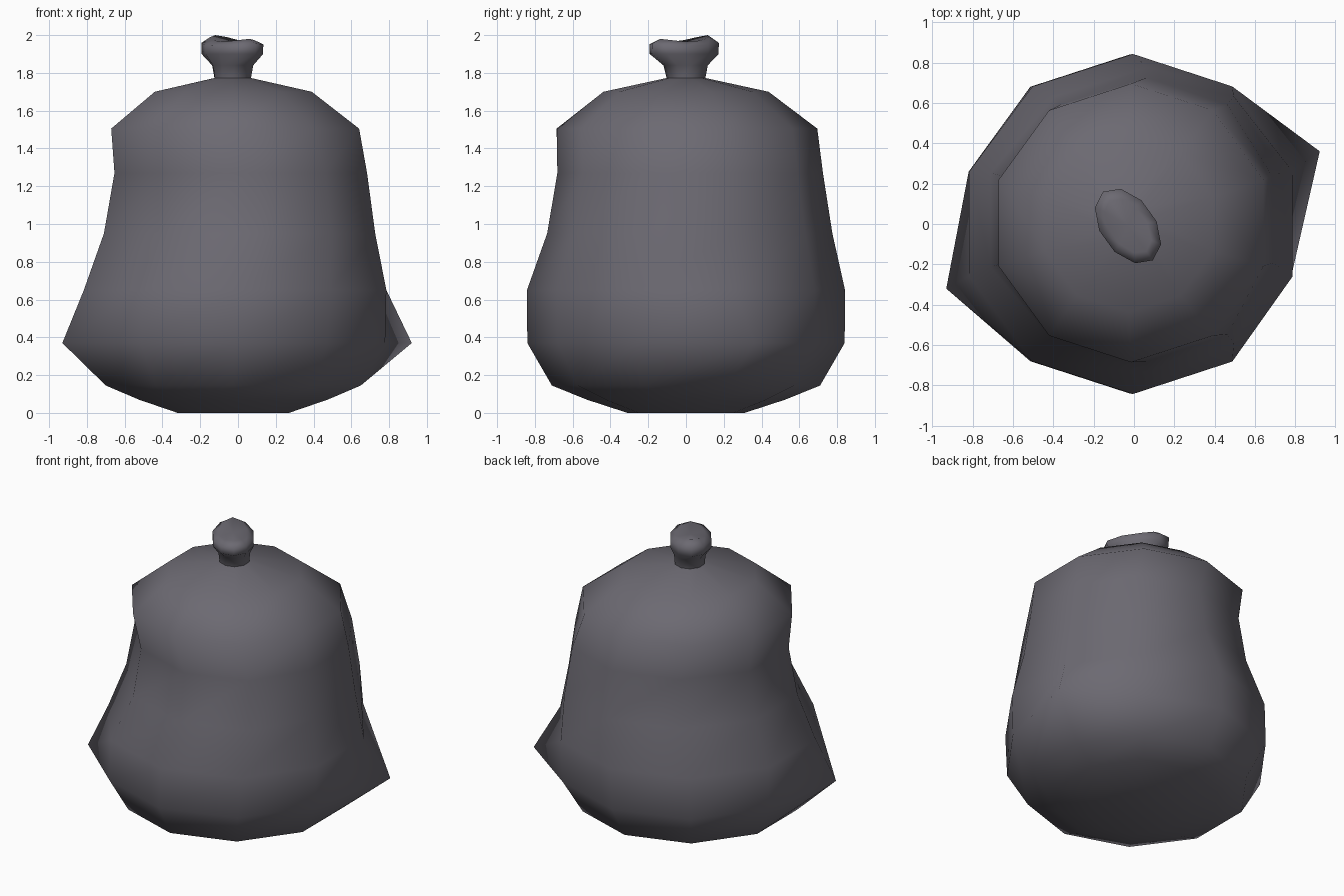
import bpy
from math import cos, sin, radians

if "Cube" in bpy.data.objects:
    bpy.data.objects.remove(bpy.data.objects["Cube"])

SIDES = 10
ANGLES = [radians(18 + 36 * i) for i in range(SIDES)]
AXIS = radians(126)  # long direction of the tied knot

cloth = bpy.data.materials.new("dark_cloth")
cloth.diffuse_color = (0.15, 0.143, 0.168, 1.0)
cloth.use_nodes = True
cloth.node_tree.nodes["Principled BSDF"].inputs["Base Color"].default_value = cloth.diffuse_color


def loft(name, rings, cap_bottom, cap_top):
    """Skin a stack of ten-sided rings, optionally closing the ends."""
    verts = [p for ring in rings for p in ring]
    faces = []
    for k in range(len(rings) - 1):
        a, b = k * SIDES, (k + 1) * SIDES
        for i in range(SIDES):
            j = (i + 1) % SIDES
            faces.append((a + i, a + j, b + j, b + i))
    if cap_bottom:
        faces.append(tuple(reversed(range(SIDES))))
    if cap_top:
        last = (len(rings) - 1) * SIDES
        verts.append((-0.03, -0.01, 1.963))
        faces += [(last + i, last + (i + 1) % SIDES, len(verts) - 1) for i in range(SIDES)]
    mesh = bpy.data.meshes.new(name)
    mesh.from_pydata(verts, [], faces)
    mesh.polygons.foreach_set("use_smooth", [True] * len(mesh.polygons))
    mesh.materials.append(cloth)
    obj = bpy.data.objects.new(name, mesh)
    bpy.context.collection.objects.link(obj)
    return obj


def oval(z, cx, cy, short, long, lift=0.0, tilt=0.0, lean=0.0):
    """Ring stretched along AXIS; lift raises both ends, tilt only one,
    lean pushes the front and back sides towards +x."""
    pts = []
    for a in ANGLES:
        u, v = cos(a - AXIS), sin(a - AXIS)
        x = cx + u * long * cos(AXIS) - v * short * sin(AXIS) + lean * abs(sin(a))
        y = cy + u * long * sin(AXIS) + v * short * cos(AXIS)
        pts.append((x, y, z + lift * u * u + tilt * u))
    return pts


# Sack body: z, centre x, centre y, radius, lean
profile = [
    (0.0, -0.025, 0.0, 0.31, 0),
    (0.07, -0.025, 0.0, 0.525, 0),
    (0.145, -0.025, 0.0, 0.71, 0),
    (0.37, -0.02, 0.0, 0.84, 0),
    (0.65, -0.02, 0.0, 0.842, 0.015),
    (0.95, -0.018, 0.02, 0.755, 0.085),
    (1.27, -0.007, 0.022, 0.703, 0.07),
    (1.505, -0.015, 0.005, 0.69, 0),
    (1.70, -0.025, 0.0, 0.437, 0),
]
body = [oval(z, cx, cy, r, r, lean=d) for z, cx, cy, r, d in profile]
neck_base = oval(1.773, -0.028, 0.0, 0.098, 0.105)
body.append(neck_base)

# Two sagging corners near the floor
body[3][0] = (0.92, 0.36, 0.37)
body[3][5] = (-0.93, -0.32, 0.37)
loft("sack_body", body, True, False)

# Gathered neck and flared knot on top
neck = [
    neck_base,
    oval(1.84, -0.028, -0.002, 0.105, 0.124),
    oval(1.90, -0.03, -0.01, 0.135, 0.207),
    oval(1.945, -0.03, -0.01, 0.135, 0.21, 0.015, 0.005),
    oval(1.966, -0.03, -0.01, 0.09, 0.155, 0.024, 0.01),
]
loft("tied_neck", neck, False, True)
